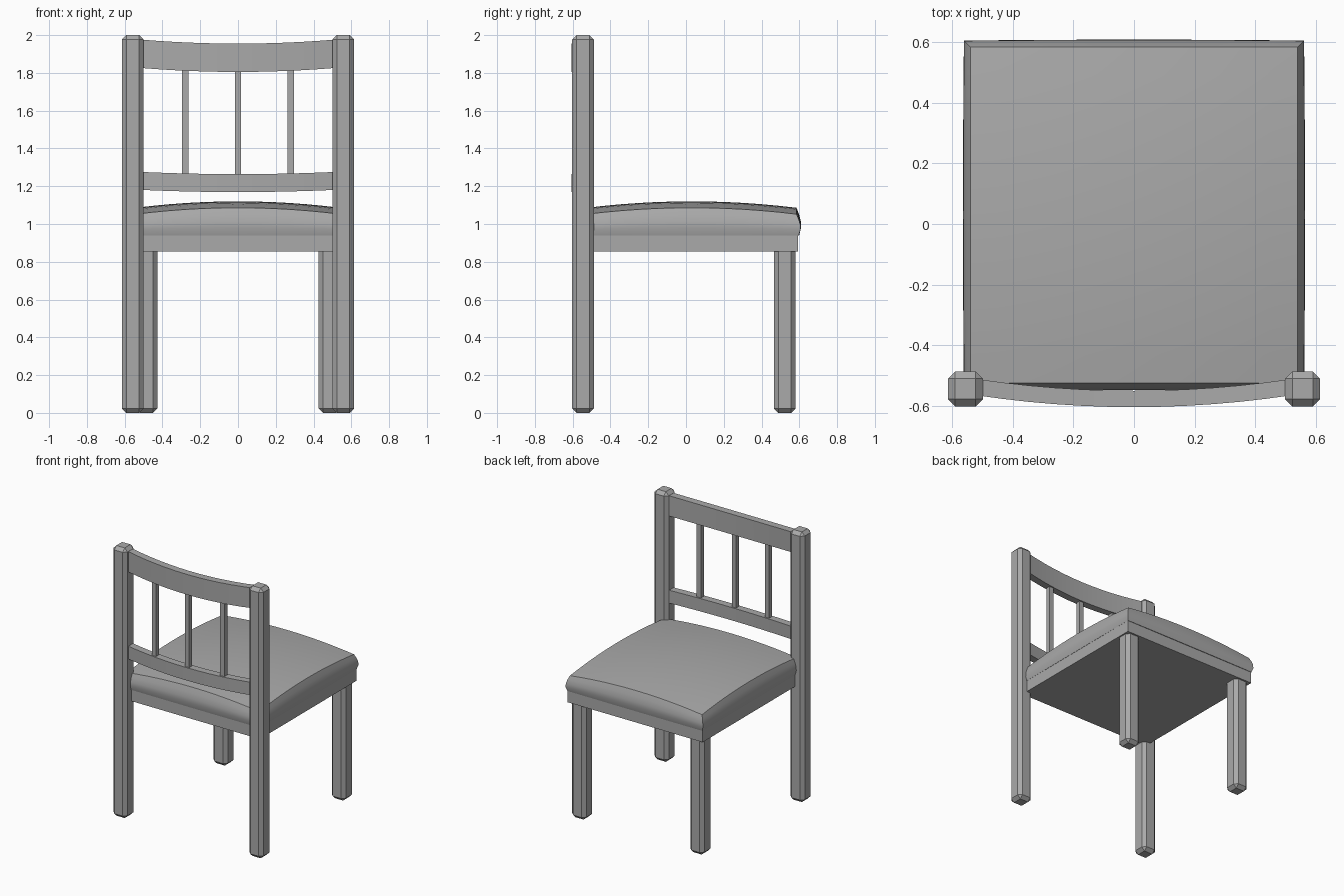
import bpy
import bmesh
from mathutils import Matrix, Vector

cube = bpy.data.objects.get("Cube")
if cube:
    bpy.data.objects.remove(cube, do_unlink=True)

grey = bpy.data.materials.new("plain_grey")
grey.use_nodes = True
COLOR = (0.4, 0.4, 0.4, 1)
grey.diffuse_color = COLOR
grey.node_tree.nodes["Principled BSDF"].inputs["Base Color"].default_value = COLOR


def finish(name, bm, smooth=False):
    bmesh.ops.recalc_face_normals(bm, faces=bm.faces)
    mesh = bpy.data.meshes.new(name)
    bm.to_mesh(mesh)
    bm.free()
    mesh.materials.append(grey)
    obj = bpy.data.objects.new(name, mesh)
    bpy.context.collection.objects.link(obj)
    if smooth:
        bpy.ops.object.select_all(action='DESELECT')
        obj.select_set(True)
        bpy.context.view_layer.objects.active = obj
        bpy.ops.object.shade_smooth_by_angle(angle=0.5)
    return obj


def block(name, low, high, chamfer=0):
    low, high = Vector(low), Vector(high)
    bm = bmesh.new()
    bmesh.ops.create_cube(bm, size=1, matrix=Matrix.Translation((low + high) / 2)
                          @ Matrix.Diagonal((*(high - low), 1)))
    if chamfer:
        bmesh.ops.bevel(bm, geom=bm.edges[:], offset=chamfer, segments=1, affect='EDGES')
    return finish(name, bm)


# Chamfered posts and legs
def post(name, x, y, top):
    r = 0.058
    block(name, (x - r, y - r, 0), (x + r, y + r, top), 0.024)


for side, sign in (("left", 1), ("right", -1)):
    post(side + "_back_post", sign * 0.557, -0.545, 2)
    post(side + "_seat_leg", sign * 0.484, 0.523, 0.88)

# Seat frame
block("seat_frame", (-0.553, -0.534, 0.855), (0.553, 0.594, 0.945))


# Domed cushion with bulging sides
def cushion(half_x, half_y, center_y, bottom):
    bm = bmesh.new()
    bmesh.ops.create_grid(bm, x_segments=12, y_segments=12, size=1)

    def place(v, u, w, grow, t):
        top = 1.12 - 0.034 * (u * u + w * w)
        v.co = (u * (half_x + grow * (1 + 0.15 * (1 - w * w))),
                center_y + w * (half_y + grow * (1 + 0.15 * (1 - u * u))),
                bottom + (top - bottom) * t)

    params = {v: (v.co.x, v.co.y) for v in bm.verts}
    ring = [e for e in bm.edges if e.is_boundary]
    for v, (u, w) in params.items():
        place(v, u, w, 0, 1)
    for grow, t in ((0.012, 0.75), (0.02, 0.5), (0.021, 0.27), (0.012, 0)):
        loop = {v for e in ring for v in e.verts}
        keys = {tuple(round(c, 5) for c in v.co): params[v] for v in loop}
        new = bmesh.ops.extrude_edge_only(bm, edges=ring)["geom"]
        ring = [g for g in new if isinstance(g, bmesh.types.BMEdge)
                and g.is_boundary]
        for v in [g for g in new if isinstance(g, bmesh.types.BMVert)]:
            params[v] = keys[tuple(round(c, 5) for c in v.co)]
            place(v, *params[v], grow, t)
    bmesh.ops.holes_fill(bm, edges=ring, sides=0)
    finish("seat_cushion", bm, smooth=True)


cushion(0.541, 0.555, 0.03, 0.94)


# Curved rails, bowed backwards and sagging in the middle
def bow(x):
    return 1 - (x / 0.5) ** 2


def rail(name, low, high, sag, steps=12):
    bm = bmesh.new()
    rings = []
    for i in range(steps + 1):
        x = -0.52 + 1.04 * i / steps
        y = -0.542 - 0.036 * bow(x)
        rings.append([bm.verts.new((x, y + dy, z - sag * bow(x)))
                      for dy, z in ((-0.027, low), (0.027, low),
                                    (0.027, high), (-0.027, high))])
    for a, b in zip(rings, rings[1:]):
        for j in range(4):
            k = (j + 1) % 4
            bm.faces.new((a[j], a[k], b[k], b[j]))
    bm.faces.new(rings[0])
    bm.faces.new(rings[-1])
    finish(name, bm, smooth=True)


rail("top_rail", 1.825, 1.975, 0.02)
rail("lower_rail", 1.18, 1.275, 0.011)

# Upright spindles between the rails
for name, x in (("left", 0.28), ("middle", 0), ("right", -0.28)):
    y = -0.542 - 0.036 * bow(x)
    block(name + "_spindle", (x - 0.017, y - 0.017, 1.22), (x + 0.017, y + 0.017, 1.85))
